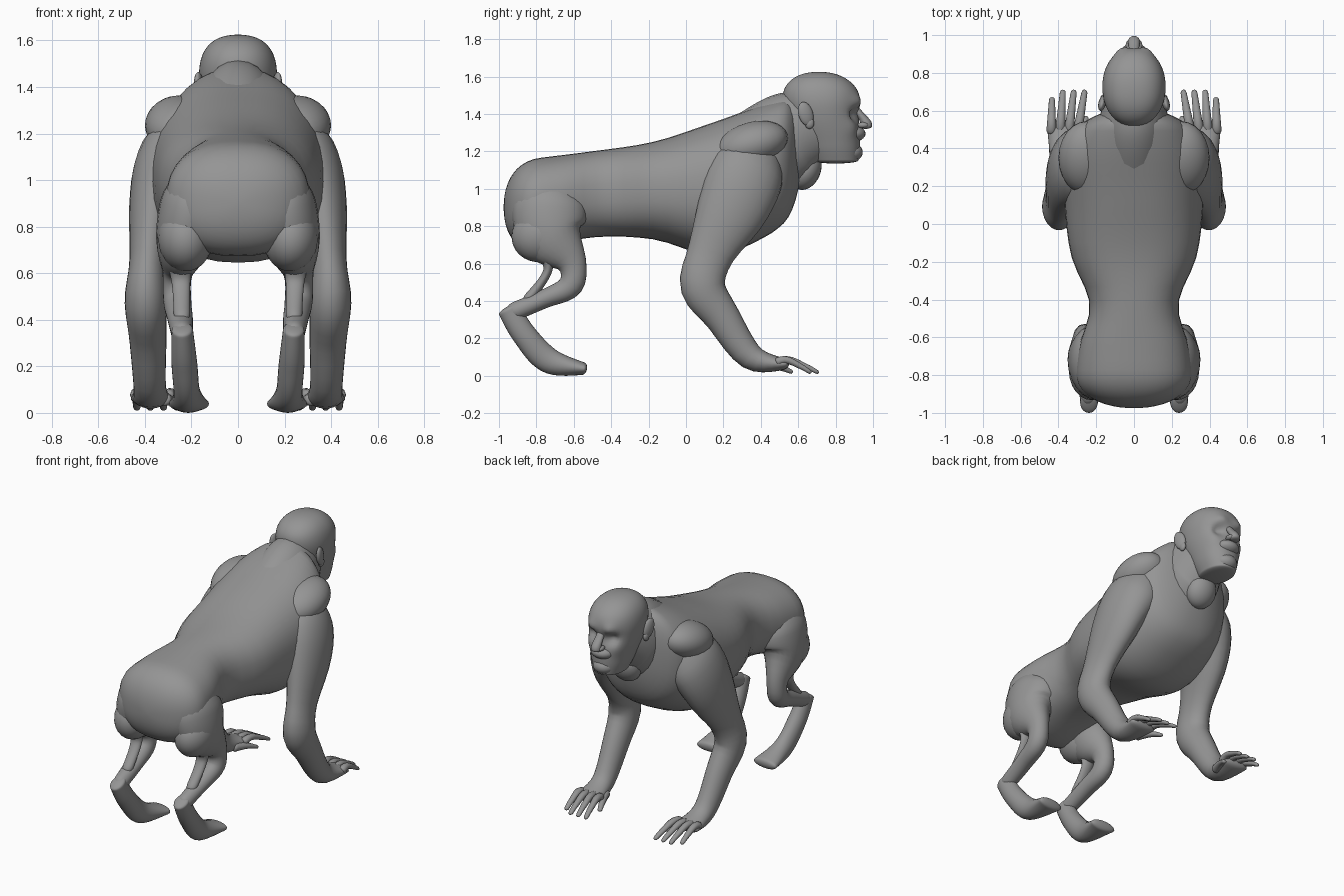
import bpy, bmesh, math
from mathutils import Vector, Matrix

cube = bpy.data.objects.get("Cube")
if cube:
    bpy.data.objects.remove(cube)

grey = (.3, .3, .3, 1)
skin = bpy.data.materials.new("grey_skin")
skin.use_nodes = True
skin.diffuse_color = grey
skin.node_tree.nodes["Principled BSDF"].inputs["Base Color"].default_value = grey


def finish(name, bm, paired):
    """Turn the working mesh into a smooth object, mirrored for paired parts."""
    bmesh.ops.recalc_face_normals(bm, faces=bm.faces)
    mesh = bpy.data.meshes.new(name)
    bm.to_mesh(mesh)
    bm.free()
    mesh.materials.append(skin)
    mesh.shade_smooth()
    mesh.set_sharp_from_angle(angle=math.radians(60))
    obj = bpy.data.objects.new(name, mesh)
    bpy.context.collection.objects.link(obj)
    if paired:
        obj.modifiers.new("Mirror", "MIRROR").use_mirror_merge = False


def profile(values, t):
    """Smooth curve through evenly spaced values, read at t from start to end."""
    last = len(values) - 1
    i = min(int(t * last), last - 1)
    f = t * last - i
    before, a, b, after = (values[max(min(i + k, last), 0)] for k in (-1, 0, 1, 2))
    ease = f * f * (3 - 2 * f)
    leave, arrive = (b - before) / 2, (after - a) / 2
    return a + (b - a) * ease + f * (1 - f) * (leave * (1 - f) - arrive * f)


def rounding(distance, length):
    """Quarter-ellipse shrink towards a rounded end."""
    gap = max(1 - distance / length, 0)
    return math.sqrt(max(1 - gap * gap, .001))


def tube(name, x, y, z, width, depth, normal=None, power=1, caps=(.05, .05),
         sides=24, rows=40, paired=True, dents=()):
    """Loft of oval rings; every measurement has its own profile along the length."""
    bm = bmesh.new()
    rings = []
    for row in range(rows + 1):
        t = (1 - math.cos(math.pi * row / rows)) / 2
        centre, ahead, behind = (Vector([profile(axis, max(min(s, 1), 0)) for axis in (x, y, z)])
                                 for s in (t, t + .03, t - .03))
        n = normal or ahead - behind
        up = n.cross(Vector((1, 0, 0))).normalized()
        side = up.cross(n).normalized()
        shrink = rounding(t, caps[0]) * rounding(1 - t, caps[1])
        ring = []
        for k in range(sides):
            angle = math.tau * k / sides
            c, s = (math.copysign(abs(v) ** power, v) for v in (math.cos(angle), math.sin(angle)))
            co = centre + shrink * (side * c * profile(width, t) + up * s * profile(depth, t))
            for point, radius, shift in dents:
                gap = (Vector((abs(co.x), co.y, co.z)) - Vector(point)).length / radius
                co.y += shift * math.exp(-gap * gap)
            ring.append(bm.verts.new(co))
        rings.append(ring)
    for lower, upper in zip(rings, rings[1:]):
        for k in range(sides):
            j = (k + 1) % sides
            bm.faces.new((lower[k], lower[j], upper[j], upper[k]))
    bm.faces.new(rings[0])
    bm.faces.new(rings[-1])
    finish(name, bm, paired)


def blob(name, centre, size, tilt=0, turn=0, paired=True):
    """Stretched sphere."""
    bm = bmesh.new()
    matrix = (Matrix.Translation(centre) @ Matrix.Rotation(turn, 4, "Z")
              @ Matrix.Rotation(tilt, 4, "X") @ Matrix.Diagonal((*size, 1)))
    bmesh.ops.create_uvsphere(bm, u_segments=24, v_segments=16, radius=1, matrix=matrix)
    finish(name, bm, paired)


middle = (0, 0)
upright = Vector((0, 0, 1))
lengthwise = Vector((0, 1, 0))

# Torso: rump, narrow waist, deep chest
tube("torso", x=middle, y=(-.975, .62), z=(.9, .92, .97, .99, 1, 1.1, 1.2),
     width=(.29, .31, .29, .235, .33, .365, .37, .31, .19),
     depth=(.24, .245, .23, .26, .355, .355, .3),
     normal=lengthwise, power=.85, caps=(.17, .1), sides=36, paired=False)
blob("shoulders", (.25, .35, 1.235), (.15, .2, .12), tilt=.3)

# Neck with its loose collar, and the throat below
tube("neck", x=middle, y=(.4, .57, .72), z=(1.18, 1.29, 1.34),
     width=(.2, .18, .12), depth=(.25, .235, .17), paired=False)
blob("throat", (0, .64, 1.1), (.1, .08, .11), tilt=-.4, paired=False)

# Head: level rings, with sunken eye sockets, raised brows and cheeks
eye, brow, cheek = (.065, .9, 1.4), (.07, .91, 1.46), (.1, .87, 1.33)
tube("head", x=middle, y=(.8, .775, .735, .72, .71), z=(1.135, 1.625),
     width=(.09, .125, .16, .172, .17), depth=(.12, .155, .19, .215, .2),
     normal=upright, power=.93, caps=(.06, .42), sides=48, rows=60, paired=False,
     dents=((eye, .04, -.045), (brow, .04, .02), (cheek, .05, .015)))
tube("nose", x=middle, y=(.89, .92, .96, .96), z=(1.45, 1.32), width=(.022, .035),
     depth=(.02, .035), normal=upright, caps=(.1, .2), paired=False)
blob("nostril_wings", (.026, .945, 1.34), (.018, .03, .016))
blob("muzzle", (0, .885, 1.295), (.08, .075, .046), paired=False)
blob("chin", (0, .87, 1.195), (.075, .075, .055), paired=False)
blob("ears", (.168, .64, 1.4), (.02, .04, .066), tilt=.3, turn=.25)
blob("ear_lobes", (.163, .66, 1.35), (.016, .025, .03))

# Arms: shoulder, bent elbow, forearm running forward into a flat palm
tube("arms", x=(.2, .34, .395, .385, .37),
     y=(.42, .33, .25, .13, .09, .19, .35, .55), z=(1.28, 1.1, .9, .65, .48, .32, .1, .06),
     width=(.1, .145, .115, .08, .09, .08, .07, .095),
     depth=(.12, .2, .19, .125, .12, .095, .07, .025), caps=(.15, .03))

# Hands: four splayed fingers and a thumb
for i, finger in enumerate(("index", "middle", "ring", "little")):
    root, tip = .3 + .046 * i, .26 + .058 * i
    reach = .67 if finger == "little" else .71
    tube(finger + "_fingers", x=(root, tip), y=(.48, reach), z=(.07, .085, .05, .015),
         width=(.027, .015), depth=(.025, .011), caps=(.1, .1), sides=10, rows=14)
tube("thumbs", x=(.32, .25), y=(.4, .57), z=(.06, .05, .018),
     width=(.03, .015), depth=(.03, .011), caps=(.1, .1), sides=10, rows=14)

# Hind legs: heavy thigh, knee, and shin running back to the heel joint
tube("hind_legs", x=(.17, .26, .24),
     y=(-.72, -.73, -.71, -.61, -.62, -.76, -.95), z=(1.04, .88, .74, .6, .48, .41, .33),
     width=(.12, .14, .12, .065, .06, .055, .045), depth=(.16, .2, .17, .08, .065, .05, .05),
     caps=(.15, .05))
blob("haunches", (.225, -.775, .755), (.12, .16, .145), tilt=.4)
tube("hamstrings", x=(.25, .24), y=(-.77, -.74, -.86), z=(.7, .56, .39),
     width=(.07, .04, .035), depth=(.05, .024, .03), caps=(.05, .15))

# Hind feet: long instep sloping down to a blunt paw
tube("hind_feet", x=(.24, .21), y=(-.955, -.865, -.73, -.53), z=(.37, .22, .08, .035),
     width=(.045, .055, .058, .09), depth=(.06, .065, .068, .03))
